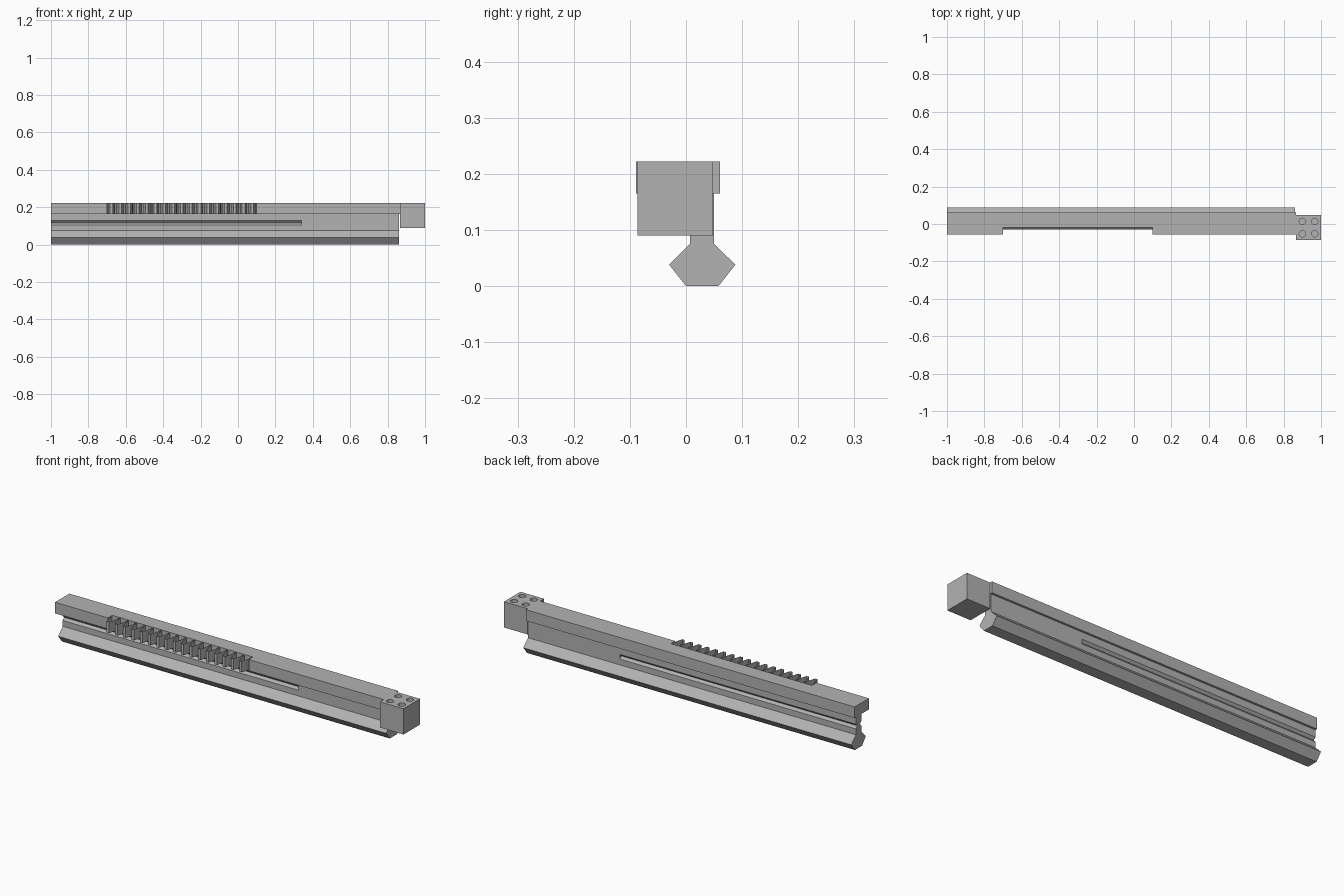
import bpy, bmesh, math

if "Cube" in bpy.data.objects:
    bpy.data.objects.remove(bpy.data.objects["Cube"])

steel = bpy.data.materials.new("steel grey")
steel.diffuse_color = (0.45, 0.45, 0.45, 1)
steel.use_nodes = True
steel.node_tree.nodes["Principled BSDF"].inputs["Base Color"].default_value = steel.diffuse_color


def finish(name, bm, mat=True):
    if mat:
        bmesh.ops.recalc_face_normals(bm, faces=bm.faces)
    me = bpy.data.meshes.new(name)
    bm.to_mesh(me)
    bm.free()
    ob = bpy.data.objects.new(name, me)
    bpy.context.collection.objects.link(ob)
    me.materials.append(steel)
    return ob


def prism(name, pts, lo, hi, axis):
    """Extrude a closed outline along x (points are y,z) or z (points are x,y)."""
    bm = bmesh.new()
    place = (lambda p, h: (h, p[0], p[1])) if axis == "x" else (lambda p, h: (p[0], p[1], h))
    a = [bm.verts.new(place(p, lo)) for p in pts]
    b = [bm.verts.new(place(p, hi)) for p in pts]
    bm.faces.new(a)
    bm.faces.new(b)
    for i in range(len(pts)):
        j = (i + 1) % len(pts)
        bm.faces.new((a[i], a[j], b[j], b[i]))
    return finish(name, bm)


def cut(target, cutter):
    cutter.hide_render = True
    cutter.hide_set(True)
    cutter.display_type = "WIRE"
    m = target.modifiers.new("cut", "BOOLEAN")
    m.operation = "DIFFERENCE"
    m.solver = "EXACT"
    m.object = cutter


Z0, Z1 = 0.165, 0.222     # height range of the top bar and rack
X0, X1 = -0.70, 0.10      # length range of the rack
BACK = -0.02              # back wall of the rack recess

# Slide rail: six-sided foot with an upright web
rail = prism("slide_rail", [
    (0.0, 0.0), (0.058, 0.0), (0.088, 0.038), (0.05, 0.075), (0.05, Z0),
    (0.007, Z0), (0.007, 0.075), (-0.03, 0.038)], -1.0, 0.862, "x")

# V grooves on both sides of the web, open at the left end
for name, y, d in (("front_groove_cutter", 0.007, 1), ("back_groove_cutter", 0.05, -1)):
    g = prism(name, [(y - 0.01 * d, 0.105), (y, 0.105), (y + 0.011 * d, 0.117),
                     (y, 0.129), (y - 0.01 * d, 0.129)], -1.1, 0.34, "x")
    cut(rail, g)

# Top bar with a recess for the rack
prism("top_bar", [
    (-1.0, -0.055), (X0, -0.055), (X0, BACK), (X1, BACK), (X1, -0.055),
    (0.866, -0.055), (0.866, 0.061), (-1.0, 0.061)], Z0, Z1, "z")

# Rack teeth: a ribbon of tapered teeth, open above and below
TEETH = 17
pitch = (X1 - X0) / TEETH
half_tooth = [(0.020, -0.026), (0.0185, -0.045), (0.0145, -0.064), (0.007, -0.089)]
tooth = [(-w, y) for w, y in half_tooth] + [(w, y) for w, y in reversed(half_tooth)]
path = [(X0, -0.026)]
for i in range(TEETH):
    c = X0 + (i + 0.5) * pitch
    path += [(c + dx, y) for dx, y in tooth]
path.append((X1, -0.026))
bm = bmesh.new()
low = [bm.verts.new((x, y, Z0)) for x, y in path]
top = [bm.verts.new((x, y, Z1)) for x, y in path]
for i in range(len(path) - 1):
    bm.faces.new((low[i], low[i + 1], top[i + 1], top[i]))
finish("rack_teeth", bm, mat=False)

# End block with four blind holes
block = prism("end_block", [(0.866, -0.086), (1.0, -0.086), (1.0, 0.048), (0.866, 0.048)],
              0.09, Z1, "z")
for i, x in enumerate((0.9, 0.966)):
    for j, y in enumerate((-0.052, 0.014)):
        ring = [(x + 0.017 * math.cos(math.tau * k / 24),
                 y + 0.017 * math.sin(math.tau * k / 24)) for k in range(24)]
        cut(block, prism(f"hole_cutter_{i}{j}", ring, Z1 - 0.03, Z1 + 0.02, "z"))
